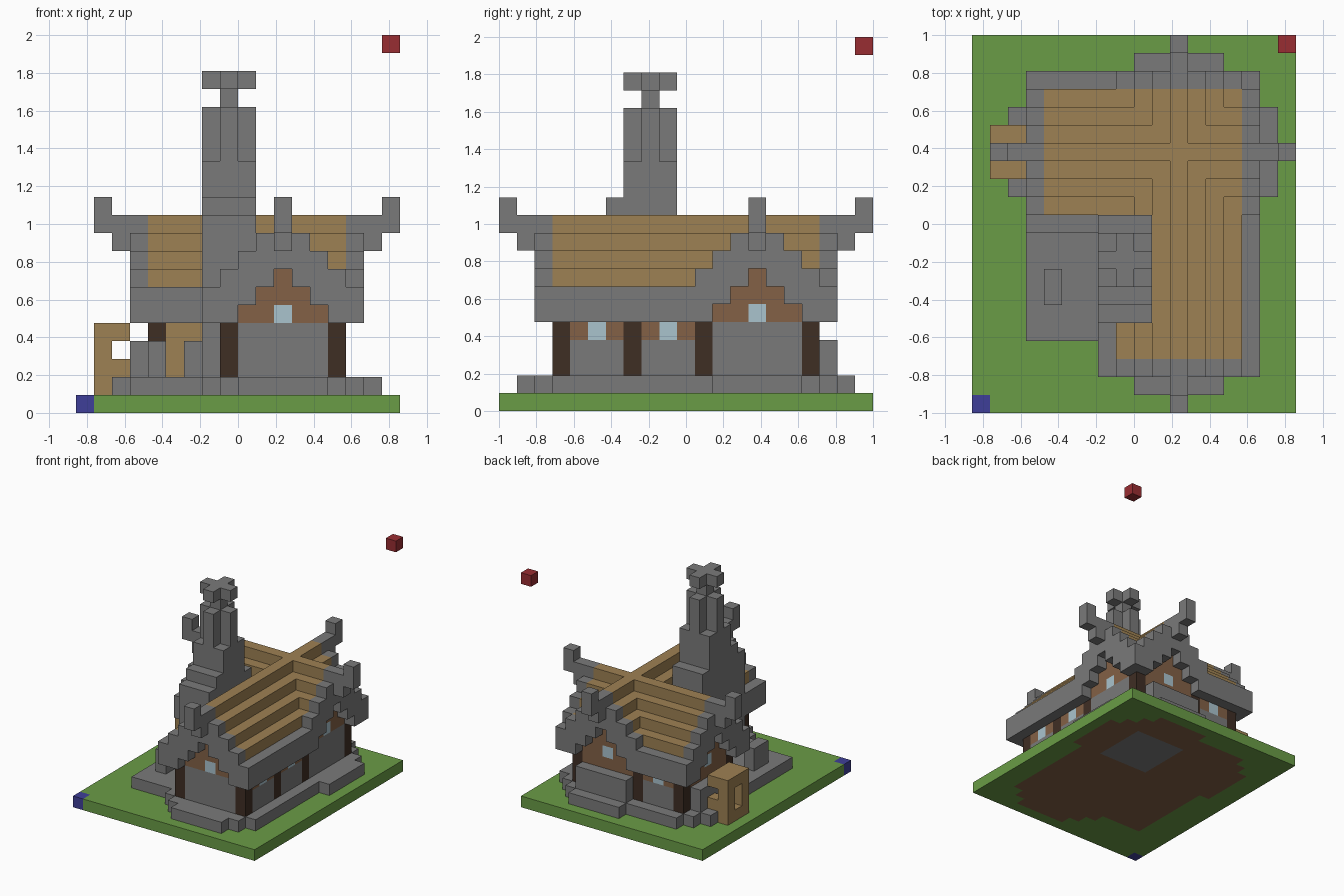
import bpy
import bmesh
from mathutils import Vector

if "Cube" in bpy.data.objects:
    bpy.data.objects.remove(bpy.data.objects["Cube"], do_unlink=True)

U = 2 / 21                      # size of one block
NX, NY = 18, 21                 # plot size in blocks
CX, CY = 11, 14                 # where the two ridges cross


def linear(c):
    c /= 255
    return c / 12.92 if c < 0.04045 else ((c + 0.055) / 1.055) ** 2.4


def material(name, *rgb):
    m = bpy.data.materials.new(name)
    col = [linear(c) for c in rgb] + [1]
    m.use_nodes = True
    m.diffuse_color = col
    m.node_tree.nodes["Principled BSDF"].inputs["Base Color"].default_value = col
    return m


GRASS = material("grass green", 106, 156, 70)
STONE = material("stone grey", 122, 122, 122)
THATCH = material("straw tan", 158, 129, 83)
TIMBER = material("wall brown", 131, 97, 70)
DARK = material("dark wood", 63, 46, 36)
GLASS = material("window blue", 170, 196, 206)
RED = material("marker red", 153, 45, 50)
BLUE = material("marker blue", 63, 63, 152)

blocks = {}                     # block position -> (part, material)


def fill(part, mat, xs, ys, zs):
    """Fill an inclusive range of blocks; part None carves them away."""
    span = lambda r: range(r[0], r[1] + 1) if isinstance(r, tuple) else (r,)
    for i in span(xs):
        for j in span(ys):
            for k in span(zs):
                if part:
                    blocks[i, j, k] = (part, mat)
                else:
                    blocks.pop((i, j, k), None)


# Ground plot and stepped stone plinth, with brown floor beneath the plinth
fill("ground", GRASS, (0, 17), (0, 20), 0)
for part, mat, z in (("floor", TIMBER, 0), ("plinth", STONE, 1)):
    fill(part, mat, (8, 14), (2, 18), z)
    fill(part, mat, (7, 15), (3, 17), z)
    fill(part, mat, (4, 14), (10, 18), z)
    fill(part, mat, (3, 15), (11, 17), z)
    fill(part, mat, (9, 13), (1, 19), z)
    fill(part, mat, (2, 16), (12, 16), z)
    fill(part, mat, (3, 7), (4, 10), z)
fill("hearth_floor", STONE, (9, 13), (12, 16), 0)

# Walls: stone below, timber band above
for xs, ys in (((8, 14), (3, 17)), ((4, 14), (11, 17))):
    fill("stone_wall", STONE, xs, ys, (2, 3))
    fill("timber_wall", TIMBER, xs, ys, 4)
fill("stone_wall", STONE, (9, 13), 3, 4)
fill("stone_wall", STONE, 14, (12, 16), 4)

# Side windows in the timber band
for x, y in ((14, 5), (14, 9), (6, 17)):
    fill("window", GLASS, x, y, 4)

# Corner and middle posts
for x, y in ((8, 3), (14, 3), (14, 7), (14, 11), (14, 17),
             (8, 17), (4, 11), (4, 17)):
    fill("post", DARK, x, y, (2, 4))

# Low stone bays at the back and on the right side
fill("back_bay", STONE, (9, 13), 18, (2, 3))
fill("side_bay", STONE, 3, (12, 16), (2, 3))

# Yard door, stone block beside it and bench
fill("door", THATCH, (5, 6), 11, (2, 4))
fill("door_block", STONE, 6, (10, 11), (2, 3))
fill("bench", STONE, 4, (6, 7), (2, 3))

# Triangular gable walls, each with a window
for row in range(3):
    w = 2 - row
    for y in (3, 17):
        fill("gable_wall", TIMBER, (CX - w, CX + w), y, 5 + row)
    for x in (4, 14):
        fill("gable_wall", TIMBER, x, (CY - w, CY + w), 5 + row)
for x, y in ((CX, 3), (CX, 17), (4, CY), (14, CY)):
    fill("window", GLASS, x, y, 5)

# Crossed stepped roofs; the outer rim is stone, the rest straw
for i in range(3, 16):
    for j in range(2, 19):
        options = []
        if i >= 7:
            options.append((11 - abs(i - CX), i in (7, 15) or j in (2, 18)))
        if j >= 10:
            options.append((11 - abs(j - CY), i in (3, 15) or j in (10, 18)))
        if options:
            top, rim = max(options)
            part, mat = ("roof_rim", STONE) if rim else ("roof", THATCH)
            fill(part, mat, i, j, (max(5, top - 3), top - 1))

# Curled ridge ends
for inner, outer in ((1, 0), (19, 20)):
    fill("ridge_end", STONE, CX, inner, (9, 10))
    fill("ridge_end", STONE, CX, outer, (10, 11))
for inner, outer in ((2, 1), (16, 17)):
    fill("ridge_end", STONE, inner, CY, (9, 10))
    fill("ridge_end", STONE, outer, CY, (10, 11))

# Chimney: stepped stack, cross-shaped shaft, neck and cross-shaped cap
for ys, top in (((5, 10), 10), ((6, 9), 11), ((7, 9), 13)):
    fill("chimney", STONE, (7, 9), ys, (2, top))
for zs in ((14, 16), 18):
    fill("chimney", STONE, (7, 9), 8, zs)
    fill("chimney", STONE, 8, (7, 9), zs)
fill("chimney", STONE, 8, 8, 17)

# Side porch with doorway and open slot
fill("porch", THATCH, (1, 2), (13, 15), (1, 4))
fill("plinth", STONE, 2, (13, 15), 1)
fill(None, None, (1, 2), 14, (2, 3))
fill(None, None, 2, (13, 15), 3)

# Corner marker blocks
fill("low_marker", BLUE, 0, 0, 0)
fill("high_marker", RED, NX - 1, NY - 1, 20)


def build(part):
    """Make one object from the exposed faces of a part's blocks."""
    bm = bmesh.new()
    mat = None
    for cell, (name, m) in blocks.items():
        if name != part:
            continue
        mat = m
        centre = Vector(cell) + Vector((0.5, 0.5, 0.5))
        for axis in range(3):
            for sign in (-1, 1):
                n = Vector((0, 0, 0))
                n[axis] = sign
                if tuple(int(a + b) for a, b in zip(cell, n)) in blocks:
                    continue
                a = Vector((0, 0, 0))
                a[(axis + 1) % 3] = 1
                b = n.cross(a)
                pts = [centre + (n + a * s + b * t) / 2
                       for s, t in ((-1, -1), (1, -1), (1, 1), (-1, 1))]
                bm.faces.new([bm.verts.new(
                    (p - Vector((NX / 2, NY / 2, 0))) * U) for p in pts])
    if bm.faces:
        bmesh.ops.remove_doubles(bm, verts=bm.verts[:], dist=U / 100)
        mesh = bpy.data.meshes.new(part)
        bm.to_mesh(mesh)
        mesh.materials.append(mat)
        bpy.context.collection.objects.link(bpy.data.objects.new(part, mesh))
    bm.free()


for part in sorted({name for name, _ in blocks.values()}):
    build(part)
